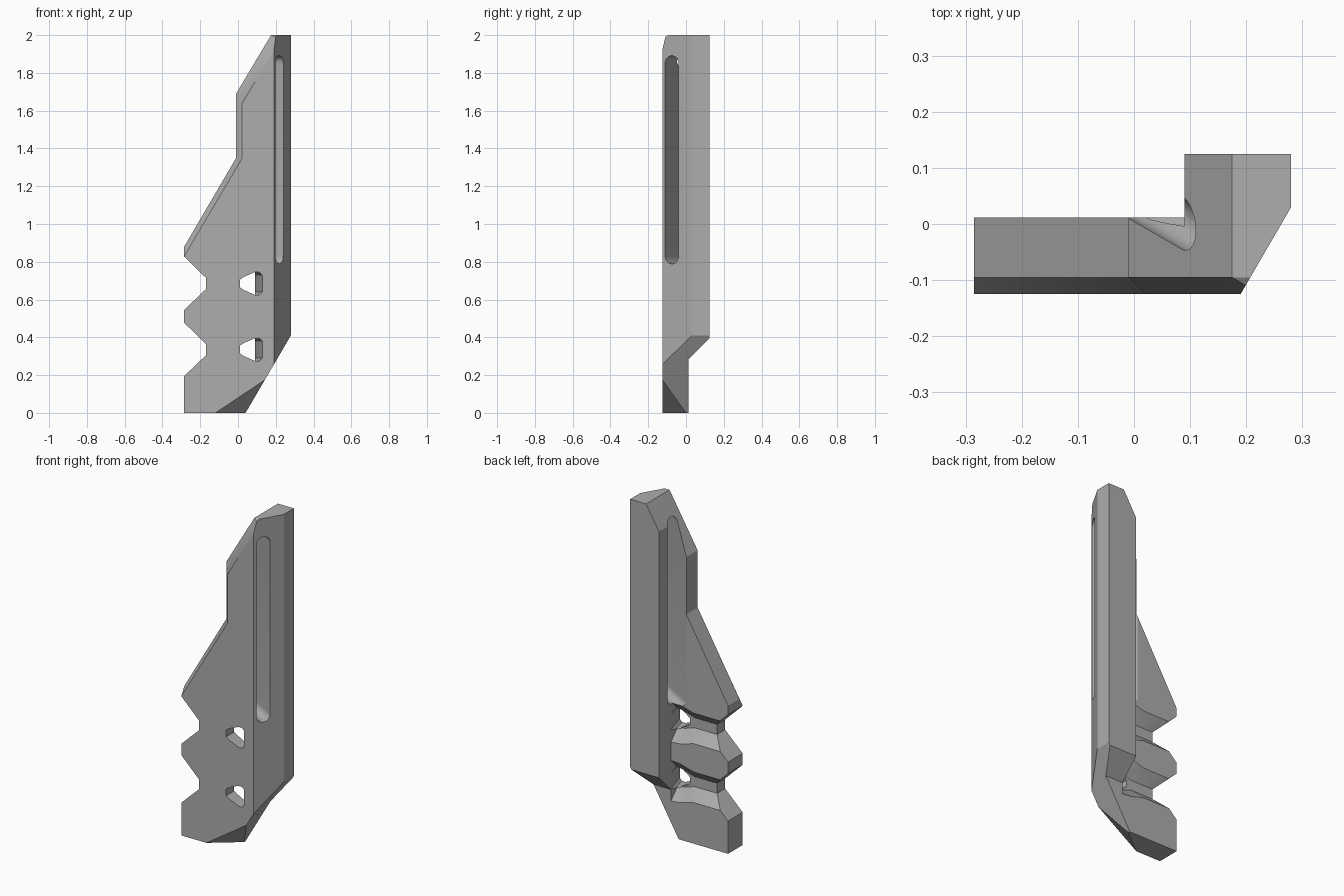
import bpy, bmesh, math
from mathutils import Vector

if "Cube" in bpy.data.objects:
    bpy.data.objects.remove(bpy.data.objects["Cube"])

FRONT, BACK = -0.125, 0.012
grey = bpy.data.materials.new("plain_grey")
grey.use_nodes = True
colour = (0.42, 0.42, 0.42, 1)
grey.diffuse_color = colour
grey.node_tree.nodes["Principled BSDF"].inputs["Base Color"].default_value = colour


def loft(name, rings, planes=()):
    """Solid through matching rings, then trimmed by (point, normal) planes."""
    bm = bmesh.new()
    vs = [[bm.verts.new(p) for p in ring] for ring in rings]
    n = len(vs[0])
    for a, b in zip(vs, vs[1:]):
        for i in range(n):
            j = (i + 1) % n
            bm.faces.new((a[i], a[j], b[j], b[i]))
    bm.faces.new(vs[0])
    bm.faces.new(vs[-1])
    bmesh.ops.recalc_face_normals(bm, faces=bm.faces)
    for co, no in planes:
        geom = bm.verts[:] + bm.edges[:] + bm.faces[:]
        cut = bmesh.ops.bisect_plane(bm, geom=geom, plane_co=co, plane_no=no, clear_outer=True)
        edges = [e for e in cut["geom_cut"] if isinstance(e, bmesh.types.BMEdge)]
        bmesh.ops.contextual_create(bm, geom=edges)
    bmesh.ops.recalc_face_normals(bm, faces=bm.faces)
    me = bpy.data.meshes.new(name)
    bm.to_mesh(me)
    bm.free()
    me.materials.append(grey)
    ob = bpy.data.objects.new(name, me)
    bpy.context.collection.objects.link(ob)
    return ob


def at_y(outline, y):
    return [(x, y, z) for x, z in outline]


def combine(body, other, mode):
    mod = body.modifiers.new(mode, "BOOLEAN")
    mod.operation, mod.solver, mod.object = mode, "EXACT", other
    bpy.context.view_layer.objects.active = body
    bpy.ops.object.modifier_apply(modifier=mod.name)
    bpy.data.objects.remove(other)


# Trim planes: long slanted face, bottom front corner, underside of the rib
slant = Vector((0.865, -0.502, 0))
slant_plane = (Vector((0.19, FRONT, 0)), slant)
a, b, c = Vector((-0.12, FRONT, 0)), Vector((0.15, FRONT, 0.18)), Vector((0.04, 0, 0))
corner = (b - a).cross(c - a)
corner_plane = (a, corner if corner.z < 0 else -corner)
under_plane = (Vector((0, 0.125, 0.395)), Vector((0, 1, -1)))

# Plate with a notched edge and bevelled upper slopes
lower = [(-0.285, 0), (0.04, 0), (0.28, 0.41), (0.28, 2)]
notches = []
for z in (0.685, 0.335):
    notches += [(-0.285, z + 0.142), (-0.17, z + 0.03), (-0.17, z - 0.03), (-0.285, z - 0.14)]
full = lower + [(0.175, 2), (-0.01, 1.69), (-0.01, 1.35), (-0.285, 0.88)] + notches
inset = lower[:3] + [(0.28, 1.985), (0.225, 1.98), (0.02, 1.635), (0.02, 1.345), (-0.285, 0.829)] + notches
body = loft("slotted_bracket",
            [at_y(inset, FRONT), at_y(full, -0.095), at_y(full, BACK)],
            [slant_plane, corner_plane])

# Rib standing out behind the plate
rib_outline = [(0.09, 0.085), (0.28, 0.41), (0.28, 2), (0.175, 2), (0.09, 1.858)]
rib = loft("rib", [at_y(rib_outline, -0.06), at_y(rib_outline, 0.125)],
           [slant_plane, under_plane])
combine(body, rib, "UNION")

# Long round-ended slot, square to the slanted face
side = Vector((0.502, 0.865, 0))
middle = Vector((0.219, -0.075, 1.34))
stadium = []
for i in range(32):
    t = math.pi * (i + 0.5 if i < 16 else i - 0.5 + 0.0) / 15 - math.pi / 30
    if i >= 16:
        t = math.pi + math.pi * (i - 16) / 15
    straight = 0.51 if i < 16 else -0.51
    stadium.append(middle + side * 0.041 * math.cos(t)
                   + Vector((0, 0, straight + 0.041 * math.sin(t))))
combine(body, loft("slot", [[p + slant * 0.1 for p in stadium],
                            [p - slant * 0.32 for p in stadium]]), "DIFFERENCE")


def mirrored(half, z):
    return [(x, z + h) for x, h in half] + [(x, z - h) for x, h in reversed(half)]


# Flared grooves across the back, each ending in a wedge-shaped hole
floor = [(-0.32, 0.03), (-0.02, 0.03), (0.04, 0.05), (0.09, 0.055)]
mouth = [(-0.32, 0.095), (-0.06, 0.095), (0.03, 0.12), (0.09, 0.125)]
hole_front = [(0.01, 0.02), (0.03, 0.034), (0.09, 0.06), (0.115, 0.06), (0.13, 0.045)]
hole_back = [(0.01, 0.02), (0.03, 0.034), (0.06, 0.06), (0.08, 0.06), (0.089, 0.045)]
for z in (0.685, 0.335):
    combine(body, loft("groove", [at_y(mirrored(floor, z), -0.05),
                                  at_y(mirrored(mouth, z), 0.016)]), "DIFFERENCE")
    combine(body, loft("hole", [at_y(mirrored(hole_front, z), FRONT - 0.005),
                                at_y(mirrored(hole_back, z), 0.014)]), "DIFFERENCE")

# Crisp edges, smooth slot ends
bpy.ops.object.select_all(action="DESELECT")
body.select_set(True)
bpy.context.view_layer.objects.active = body
bpy.ops.object.shade_smooth_by_angle(angle=math.radians(25))
